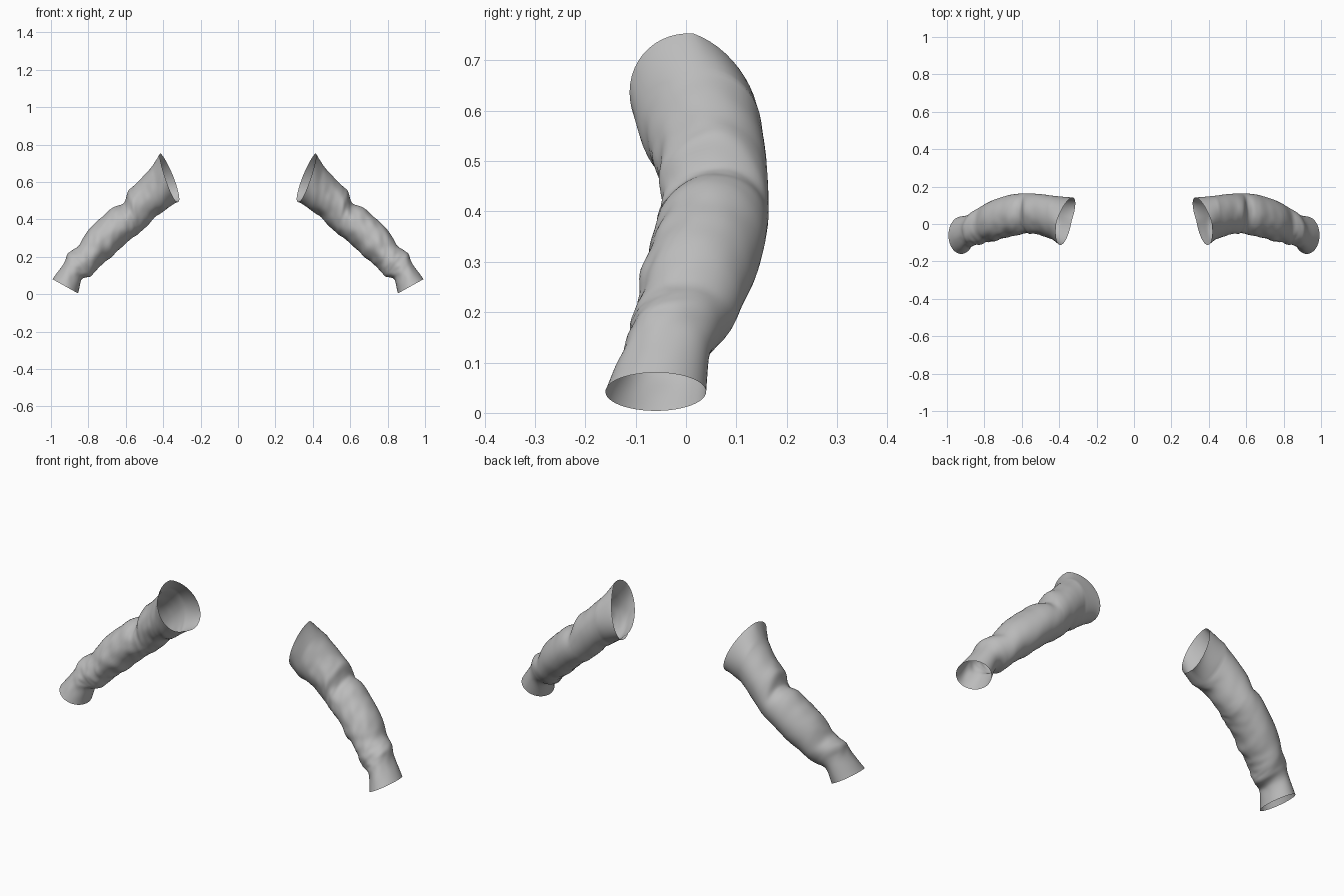
import bpy, bmesh, math
from mathutils import Vector, noise

if "Cube" in bpy.data.objects:
    bpy.data.objects.remove(bpy.data.objects["Cube"])

cloth = bpy.data.materials.new("grey cloth")
cloth.diffuse_color = (0.5, 0.5, 0.5, 1)
cloth.use_nodes = True
cloth.node_tree.nodes["Principled BSDF"].inputs["Base Color"].default_value = cloth.diffuse_color

# Stations from shoulder to cuff: upper x, z, lower x, z, front y, back y
STATIONS = [
    (.414, .753, .334, .500, -.112, .142),
    (.460, .683, .395, .445, -.088, .150),
    (.526, .610, .445, .410, -.062, .158),
    (.585, .550, .505, .347, -.052, .163),
    (.612, .487, .552, .308, -.048, .164),
    (.665, .465, .606, .267, -.060, .160),
    (.735, .405, .665, .208, -.080, .146),
    (.810, .330, .722, .163, -.090, .120),
    (.852, .258, .760, .125, -.102, .097),
    (.903, .224, .790, .095, -.115, .070),
    (.932, .165, .835, .078, -.125, .048),
    (.992, .080, .855, .004, -.160, .040),
]
SIDES, STEPS = 48, 9


def spline(t):
    """Catmull-Rom value of the station table at t."""
    i = min(int(t), len(STATIONS) - 2)
    u = t - i
    n = len(STATIONS) - 1
    rows = [STATIONS[max(0, min(n, i + k))] for k in (-1, 0, 1, 2)]
    return [0.5 * (2 * b + (c - a) * u + (2 * a - 5 * b + 4 * c - d) * u * u
                   + (3 * b - a - 3 * c + d) * u ** 3) for a, b, c, d in zip(*rows)]


def ring(t):
    """Points of one cross-section, with wrinkles."""
    ux, uz, lx, lz, yf, yb = spline(t)
    yc = (yf + yb) / 2
    up, low = Vector((ux, yc, uz)), Vector((lx, yc, lz))
    mid, half = (up + low) / 2, (up - low) / 2
    skew = max(0, 1 - t)                      # slanted shoulder opening
    front = Vector((.02 * skew, yf - yc, .01 * skew))
    back = Vector((-.045 * skew, yb - yc, -.045 * skew))
    last = len(STATIONS) - 1
    fade = min(1, t / 2.5) * min(1, last - t)
    pts = []
    for k in range(SIDES):
        a = 2 * math.pi * k / SIDES
        c, s = math.cos(a), math.sin(a)
        off = half * c + (front * s if s > 0 else back * -s)
        # Folds run around the arm and are deepest on the inner bend
        n = noise.noise(Vector((c * 1.1, s * 1.1, t * 1.25 + .7 * c)))
        n += .5 * noise.noise(Vector((c * 2, s * 2 + 5, t * 2.2)))
        amp = .09 * fade * (.55 + .45 * s)
        pts.append(mid + off * (1 + amp * n))
    return pts


def make_sleeve(name, side):
    bm = bmesh.new()
    rows = []
    count = (len(STATIONS) - 1) * STEPS
    for j in range(count + 1):
        rows.append([bm.verts.new((p.x * side, p.y, max(0, p.z))) for p in ring(j / STEPS)])
    for r0, r1 in zip(rows, rows[1:]):
        for k in range(SIDES):
            m = (k + 1) % SIDES
            bm.faces.new((r0[k], r0[m], r1[m], r1[k]))
    # Make the open tube face outward
    bm.normal_update()
    row = rows[count // 2]
    axis = sum((v.co for v in row), Vector((0, 0, 0))) / SIDES
    if row[0].link_faces[0].normal.dot(row[0].co - axis) < 0:
        bmesh.ops.reverse_faces(bm, faces=bm.faces[:])
    me = bpy.data.meshes.new(name)
    bm.to_mesh(me)
    bm.free()
    me.materials.append(cloth)
    me.shade_smooth()
    obj = bpy.data.objects.new(name, me)
    bpy.context.collection.objects.link(obj)


make_sleeve("right_sleeve", 1)
make_sleeve("left_sleeve", -1)
